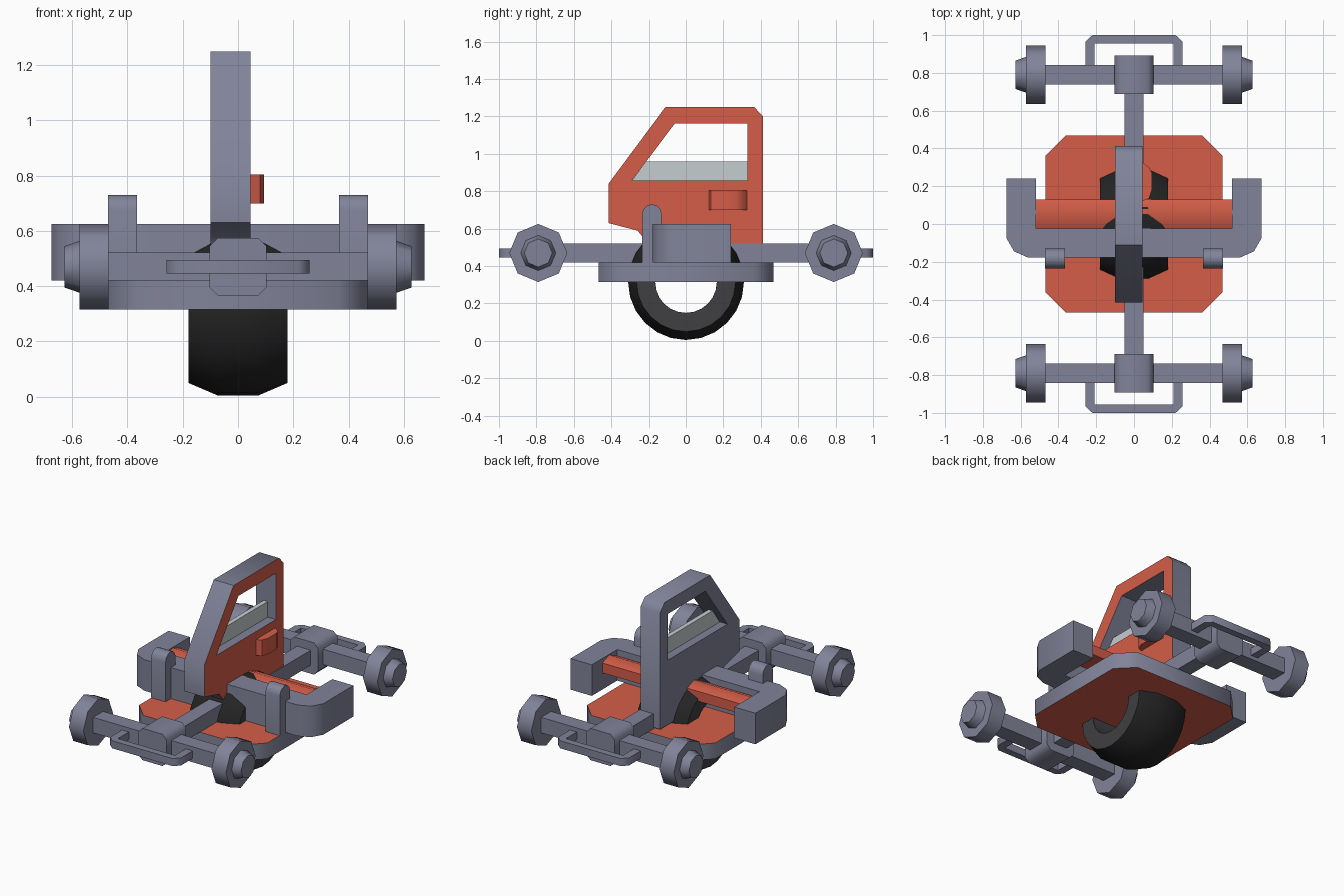
import bpy, bmesh, math
from mathutils import Vector, Matrix

cube = bpy.data.objects.get("Cube")
if cube:
    bpy.data.objects.remove(cube, do_unlink=True)


def material(name, rgb):
    m = bpy.data.materials.new(name)
    m.use_nodes = True
    m.diffuse_color = (*rgb, 1)
    m.node_tree.nodes["Principled BSDF"].inputs["Base Color"].default_value = (*rgb, 1)
    return m


GREY = material("blue grey", (0.22, 0.23, 0.32))
ORANGE = material("orange red", (0.66, 0.11, 0.065))
GLASS = material("pale glass", (0.56, 0.61, 0.62))
RUBBER = material("tyre tread", (0.017, 0.017, 0.018))
SIDEWALL = material("tyre sidewall", (0.05, 0.05, 0.055))


def finish(name, bm, mats, rule=None):
    """Turn a bmesh into an object; faces meeting the rule take the second material."""
    bmesh.ops.recalc_face_normals(bm, faces=bm.faces[:])
    bm.normal_update()
    for f in bm.faces:
        f.material_index = 1 if rule and rule(f) else 0
    mesh = bpy.data.meshes.new(name)
    bm.to_mesh(mesh)
    bm.free()
    for m in mats:
        mesh.materials.append(m)
    ob = bpy.data.objects.new(name, mesh)
    bpy.context.collection.objects.link(ob)
    bpy.ops.object.select_all(action="DESELECT")
    ob.select_set(True)
    bpy.context.view_layer.objects.active = ob
    bpy.ops.object.shade_smooth_by_angle(angle=math.radians(50))
    return ob


PLACE = {"x": lambda u, v, d: (d, u, v), "y": lambda u, v, d: (u, d, v), "z": lambda u, v, d: (u, v, d)}


def prism(name, loops, axis, start, end, mats, rule=None):
    """Extrude an outline, with optional hole outlines, along an axis."""
    bm = bmesh.new()
    edges = []
    for loop in loops:
        vs = [bm.verts.new(PLACE[axis](u, v, start)) for u, v in loop]
        edges += [bm.edges.new((a, b)) for a, b in zip(vs, vs[1:] + vs[:1])]
    if len(loops) == 1:
        bm.faces.new(vs)
    else:
        bmesh.ops.triangle_fill(bm, use_beauty=True, edges=edges)
    out = bmesh.ops.extrude_face_region(bm, geom=bm.faces[:])["geom"]
    shift = Vector(PLACE[axis](0, 0, end - start))
    bmesh.ops.translate(bm, vec=shift, verts=[g for g in out if isinstance(g, bmesh.types.BMVert)])
    return finish(name, bm, mats, rule)


def rect(u0, u1, v0, v1, c=0):
    """Rectangle outline with optional cut corners."""
    if not c:
        return [(u0, v0), (u1, v0), (u1, v1), (u0, v1)]
    return [(u0 + c, v0), (u1 - c, v0), (u1, v0 + c), (u1, v1 - c),
            (u1 - c, v1), (u0 + c, v1), (u0, v1 - c), (u0, v0 + c)]


def disc(name, x0, x1, r0, r1, y, z):
    """Eight sided disc or cone lying along x."""
    bm = bmesh.new()
    bmesh.ops.create_cone(bm, cap_ends=True, segments=8, radius1=r0, radius2=r1, depth=abs(x1 - x0),
                          matrix=Matrix.Translation(((x0 + x1) / 2, y, z))
                          @ Matrix.Rotation(math.copysign(math.pi / 2, x1 - x0), 4, "Y"))
    finish(name, bm, [GREY])


# Base plate with cut corners, painted above and below
prism("base_plate", [rect(-0.468, 0.468, -0.468, 0.468, 0.105)], "z", 0.315, 0.42,
      [GREY, ORANGE], lambda f: abs(f.normal.z) > 0.9)

# Central tyre, spun from its cross-section
R = 0.31
section = [(-0.18, 0.165), (-0.18, 0.265), (-0.075, R), (0.075, R), (0.18, 0.265), (0.18, 0.165)]
bm = bmesh.new()
ring = [bm.verts.new((x, 0, 0.315 + r)) for x, r in section]
ring_edges = [bm.edges.new((a, b)) for a, b in zip(ring, ring[1:] + ring[:1])]
bmesh.ops.spin(bm, geom=ring + ring_edges, cent=(0, 0, 0.315), axis=(1, 0, 0),
               angle=math.tau, steps=24, use_merge=True)
bmesh.ops.remove_doubles(bm, verts=bm.verts[:], dist=0.0005)
finish("central_tyre", bm, [RUBBER, SIDEWALL],
       lambda f: abs(f.normal.x) > 0.9 or (f.calc_center_median() - Vector((0, 0, 0.315))).length < 0.2)

# Lengthwise spine
prism("spine", [rect(-0.05, 0.05, 0.42, 0.52)], "y", -0.72, 0.72, [GREY])

# Wrap-around bumper, mirrored from one half
half = [(0.56, -0.178), (0.635, -0.145), (0.675, -0.075), (0.675, 0.24), (0.52, 0.24), (0.52, -0.025)]
prism("bumper", [half + [(-x, y) for x, y in reversed(half)]], "z", 0.42, 0.625, [GREY])

# Painted cross beam behind the bumper
prism("cross_beam", [[(-0.03, 0.53), (0.13, 0.53), (0.13, 0.595), (0.06, 0.622), (-0.03, 0.58)]],
      "x", -0.52, 0.52, [ORANGE])

# Cab door panel with window opening
door = [(-0.415, 0.84), (-0.11, 1.25), (0.365, 1.25), (0.412, 1.2), (0.412, 0.43),
        (-0.2, 0.43), (-0.21, 0.53), (-0.26, 0.59), (-0.415, 0.63)]
window = [(-0.29, 0.857), (0.33, 0.857), (0.33, 1.162), (-0.06, 1.162)]
prism("door", [door, window], "x", -0.1, 0.045, [GREY, ORANGE], lambda f: f.normal.x > 0.9)
prism("window_glass", [[(-0.29, 0.855), (0.33, 0.855), (0.33, 0.96), (-0.213, 0.96)]],
      "x", -0.045, -0.015, [GLASS])
prism("door_handle", [[(0.04, 0.12), (0.08, 0.135), (0.095, 0.18), (0.095, 0.27), (0.08, 0.3), (0.04, 0.33)]],
      "z", 0.7, 0.805, [ORANGE])

# Round-topped posts
post = [(-0.235, 0.42), (-0.13, 0.42)]
post += [(-0.1825 + 0.0525 * math.cos(a), 0.678 + 0.0525 * math.sin(a))
         for a in (math.pi * i / 6 for i in range(7))]
for side, s in (("left", 1), ("right", -1)):
    prism(side + "_post", [post], "x", s * 0.365, s * 0.47, [GREY])

# Axles with hubs, guard loops and wheels at both ends
for end, e in (("front", -1), ("rear", 1)):
    y = e * 0.79
    prism(end + "_axle", [rect(y - 0.052, y + 0.052, 0.42, 0.522)], "x", -0.48, 0.48, [GREY])
    prism(end + "_axle_block", [rect(-0.103, 0.103, 0.365, 0.575, 0.03)], "y", y - 0.103, y + 0.103, [GREY])
    outer = [(0.258, 0.82), (0.258, 0.965), (0.22, 1.0)]
    inner = [(0.208, 0.955), (0.208, 0.82)]
    loop = outer + [(-x, v) for x, v in reversed(outer)] + [(-x, v) for x, v in reversed(inner)] + inner
    prism(end + "_guard_loop", [[(x, e * v) for x, v in loop]], "z", 0.445, 0.495, [GREY])
    for side, s in (("left", 1), ("right", -1)):
        name = end + "_" + side
        disc(name + "_wheel", s * 0.468, s * 0.573, 0.155, 0.155, y, 0.47)
        disc(name + "_hubcap", s * 0.57, s * 0.628, 0.095, 0.075, y, 0.47)
